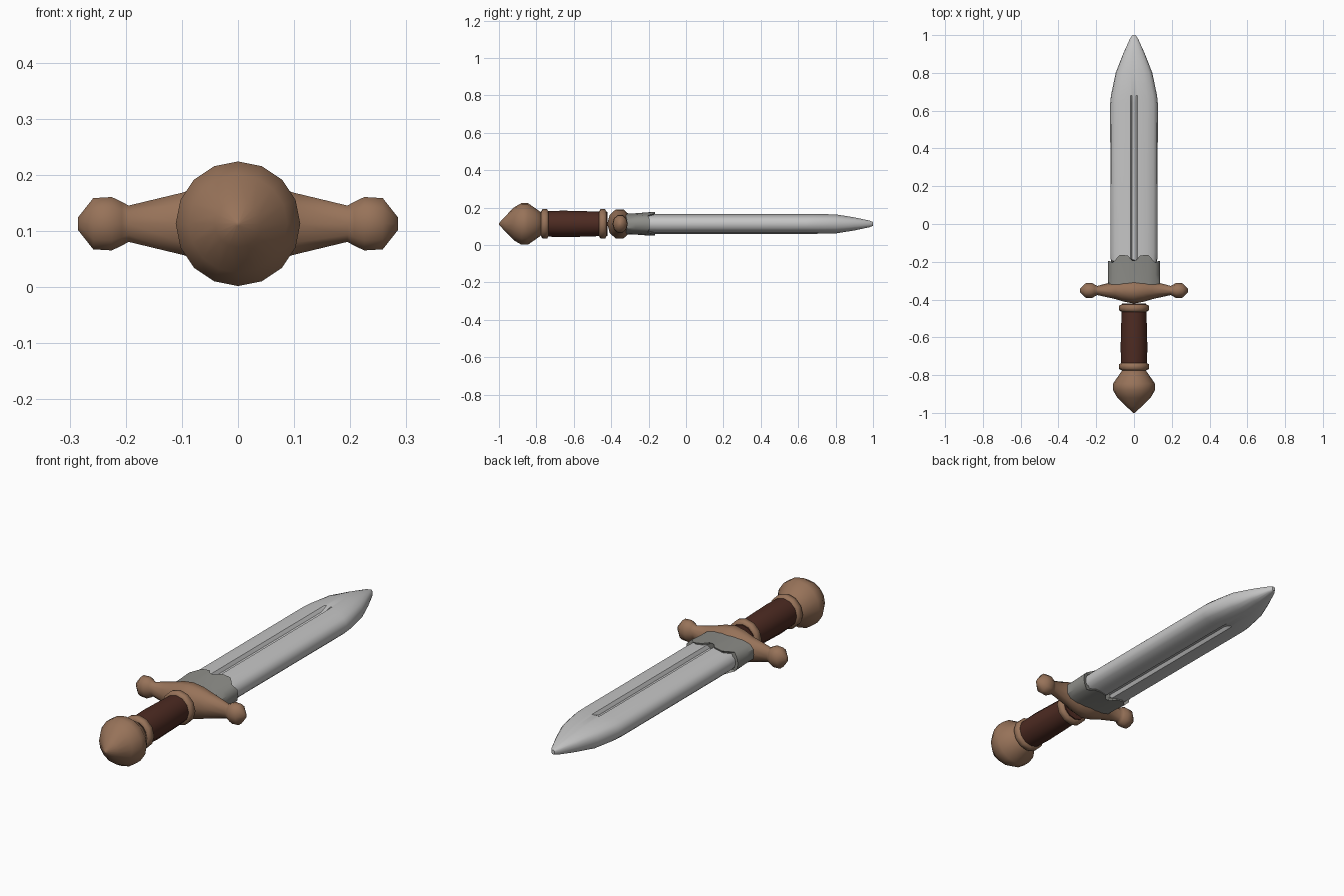
import bpy, bmesh, math
from mathutils import Vector

if "Cube" in bpy.data.objects:
    bpy.data.objects.remove(bpy.data.objects["Cube"])

AXIS = 0.113  # height of the dagger's long axis


def material(name, rgb):
    m = bpy.data.materials.new(name)
    m.use_nodes = True
    m.diffuse_color = (*rgb, 1)
    bsdf = next(n for n in m.node_tree.nodes if n.type == "BSDF_PRINCIPLED")
    bsdf.inputs["Base Color"].default_value = (*rgb, 1)
    bsdf.inputs["Roughness"].default_value = 0.6
    return m


bronze = material("bronze", (0.31, 0.17, 0.10))
leather = material("dark leather", (0.075, 0.024, 0.016))
steel = material("steel", (0.56, 0.56, 0.56))
dark_steel = material("dark steel", (0.27, 0.27, 0.25))


def loft(name, rings, mat, angle=40):
    """Skin a list of equal-length point rings and cap both ends."""
    bm = bmesh.new()
    loops = [[bm.verts.new(p) for p in ring] for ring in rings]
    n = len(loops[0])
    for a, b in zip(loops, loops[1:]):
        for i in range(n):
            j = (i + 1) % n
            bm.faces.new((a[i], a[j], b[j], b[i]))
    bm.faces.new(loops[0])
    bm.faces.new(loops[-1])
    bmesh.ops.recalc_face_normals(bm, faces=bm.faces)
    mesh = bpy.data.meshes.new(name)
    bm.to_mesh(mesh)
    bm.free()
    mesh.materials.append(mat)
    obj = bpy.data.objects.new(name, mesh)
    bpy.context.collection.objects.link(obj)
    bpy.ops.object.select_all(action="DESELECT")
    obj.select_set(True)
    bpy.context.view_layer.objects.active = obj
    bpy.ops.object.shade_smooth_by_angle(angle=math.radians(angle))
    return obj


def circle(n):
    return [(math.cos(math.tau * i / n), math.sin(math.tau * i / n)) for i in range(n)]


def turned(name, profile, mat, sides=12):
    """Round part along the dagger's axis from (y, radius) pairs."""
    return loft(name, [[Vector((r * c, y, AXIS + r * s)) for c, s in circle(sides)]
                       for y, r in profile], mat, 60)


# Pommel, grip and the two grip rings
turned("pommel", [(-1.0, 0.004), (-0.965, 0.042), (-0.92, 0.088), (-0.88, 0.111),
                  (-0.845, 0.111), (-0.80, 0.08), (-0.765, 0.055)], bronze, 16)
turned("grip", [(-0.76, 0.067), (-0.66, 0.071), (-0.54, 0.068), (-0.42, 0.064)], leather)
for name, y in (("pommel_ring", -0.755), ("guard_ring", -0.445)):
    turned(name, [(y - 0.02, 0.066), (y - 0.012, 0.079), (y + 0.012, 0.079),
                  (y + 0.02, 0.066)], bronze)

# Guard: half outline (x, y centre, y radius, z radius), mirrored across x
half = [(0, -0.355, 0.066, 0.082), (0.05, -0.352, 0.06, 0.074), (0.10, -0.35, 0.047, 0.058),
        (0.195, -0.352, 0.024, 0.034), (0.207, -0.352, 0.031, 0.041),
        (0.225, -0.352, 0.041, 0.05), (0.258, -0.352, 0.038, 0.048), (0.285, -0.352, 0.01, 0.012)]
outline = [(-x, *rest) for x, *rest in reversed(half[1:])] + half
loft("guard", [[Vector((x, cy + ry * c, AXIS + rz * s)) for c, s in circle(10)]
               for x, cy, ry, rz in outline], bronze, 50)

# Blade: rounded section with a groove on both faces that closes near the point
quarter = [(1, 0), (0.96, 0.42), (0.82, 0.72), (0.55, 0.9), (0.24, 1.0), (0.15, 1.0), (0.08, 0.7)]


def section(groove):
    q = [(x, z if x > 0.1 else 1 - (1 - z) * groove) for x, z in quarter]
    top = q + [(-x, z) for x, z in reversed(q)]
    return top + [(x, -z) for x, z in reversed(top[1:-1])]


stations = [(-0.29, 0.118, 0.052, 1), (-0.15, 0.125, 0.053, 1), (0.64, 0.126, 0.053, 1),
            (0.68, 0.122, 0.053, 0), (0.80, 0.097, 0.051, 0), (0.90, 0.058, 0.035, 0),
            (0.98, 0.022, 0.018, 0), (1.0, 0.008, 0.01, 0)]
loft("blade", [[Vector((x * w, y, AXIS + z * t)) for x, z in section(g)]
               for y, w, t, g in stations], steel, 35)

# Collar: sleeve around the blade root with a jagged front edge
def collar_edge(x):
    a = abs(x)
    return -0.205 + 0.065 * max(0, 1 - abs(a - 0.4) / 0.4) + 0.01 * (a > 0.95)


root = [(x, z) for x, z in section(0)]
loft("collar", [[Vector((x * 0.138, y if y else collar_edge(x), AXIS + z * t))
                 for x, z in root] for y, t in ((-0.32, 0.055), (-0.27, 0.057), (0, 0.063))]
     + [[Vector((x * 0.126, collar_edge(x) - 0.004, AXIS + z * 0.055)) for x, z in root]],
     dark_steel, 35)
